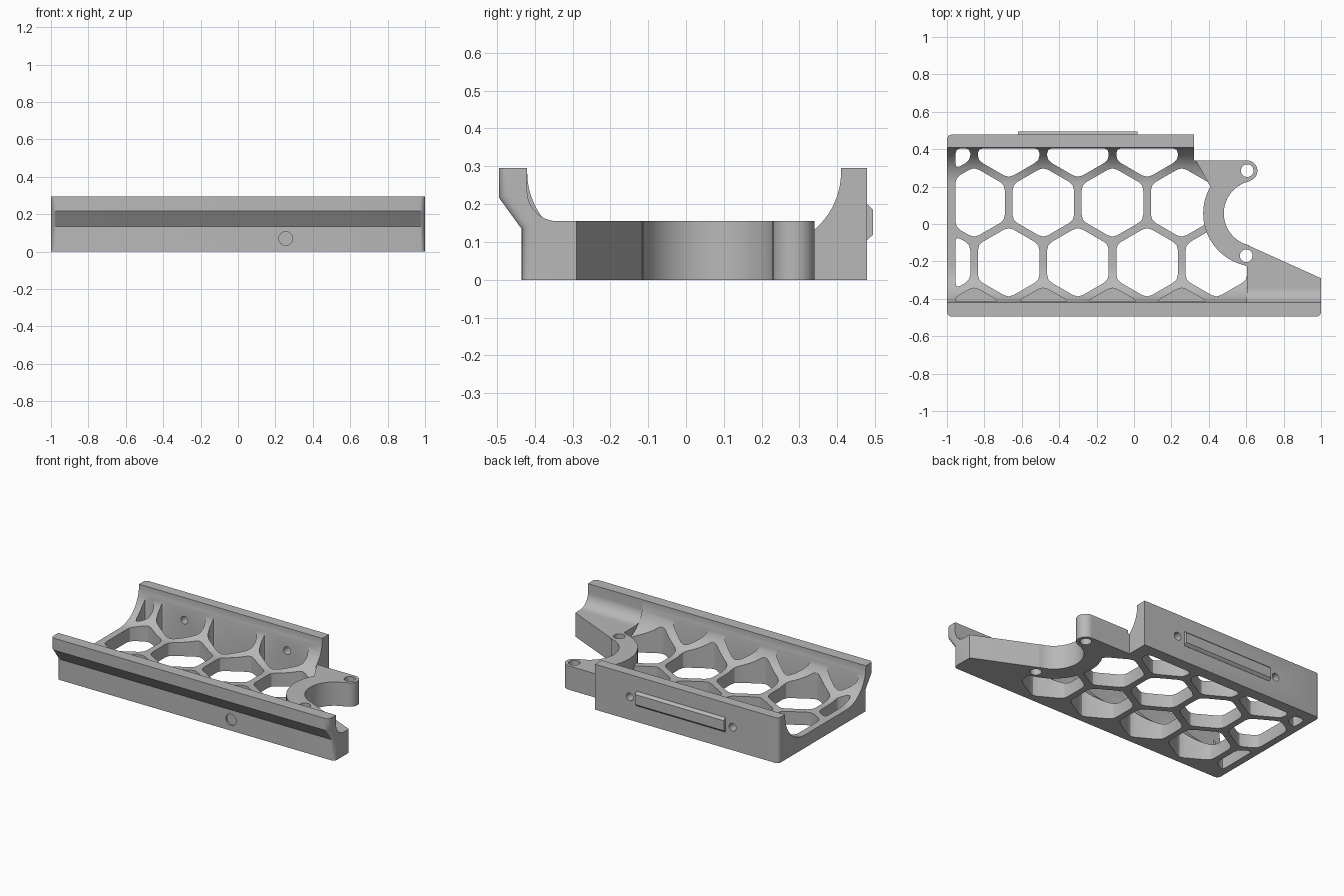
import bpy, bmesh, math
from mathutils import Vector

if "Cube" in bpy.data.objects:
    bpy.data.objects.remove(bpy.data.objects["Cube"])

gray = bpy.data.materials.new("matte_gray")
gray.use_nodes = True
gray.diffuse_color = (0.48, 0.48, 0.48, 1)
gray.node_tree.nodes["Principled BSDF"].inputs["Base Color"].default_value = (0.48, 0.48, 0.48, 1)

# Maps (profile u, profile v, depth) to world space for each extrusion axis
AXES = {
    "x": lambda u, v, d: (d, u, v),
    "y": lambda u, v, d: (u, d, v),
    "z": lambda u, v, d: (u, v, d),
}


def arc(cx, cy, r, a0, a1, n=16):
    angles = [math.radians(a0 + (a1 - a0) * i / n) for i in range(n + 1)]
    return [(cx + r * math.cos(a), cy + r * math.sin(a)) for a in angles]


def circle(cx, cy, r, n=32):
    return arc(cx, cy, r, 0, 360, n)[:-1]


def prisms(name, parts, axis="z"):
    """One object holding an extruded outline per (outline, start, end)."""
    bm = bmesh.new()
    for outline, d0, d1 in parts:
        lo = [bm.verts.new(AXES[axis](u, v, d0)) for u, v in outline]
        hi = [bm.verts.new(AXES[axis](u, v, d1)) for u, v in outline]
        bm.faces.new(lo)
        bm.faces.new(hi)
        for i in range(len(lo)):
            j = (i + 1) % len(lo)
            bm.faces.new((lo[i], lo[j], hi[j], hi[i]))
    bmesh.ops.recalc_face_normals(bm, faces=bm.faces)
    mesh = bpy.data.meshes.new(name)
    bm.to_mesh(mesh)
    bm.free()
    mesh.materials.append(gray)
    obj = bpy.data.objects.new(name, mesh)
    bpy.context.collection.objects.link(obj)
    return obj


def activate(obj):
    bpy.ops.object.select_all(action="DESELECT")
    obj.select_set(True)
    bpy.context.view_layer.objects.active = obj


def cut(obj, cutter):
    cutter.hide_render = True
    mod = obj.modifiers.new("cut", "BOOLEAN")
    mod.operation, mod.solver, mod.object = "DIFFERENCE", "EXACT", cutter
    activate(obj)
    bpy.ops.object.modifier_apply(modifier=mod.name)


def round_ends(obj, x_end):
    """Round the outer upright corners of the walls at one end."""
    bm = bmesh.new()
    bm.from_mesh(obj.data)
    edges = [e for e in bm.edges if all(
        abs(v.co.x - x_end) < 0.001 and (v.co.y < -0.43 or v.co.y > 0.47)
        for v in e.verts) and abs(e.verts[0].co.z - e.verts[1].co.z) > 0.01]
    bmesh.ops.bevel(bm, geom=edges, offset=0.025, segments=4, profile=0.5, affect="EDGES")
    bm.to_mesh(obj.data)
    bm.free()


def clip(poly, axis, limit, sign):
    """Keep the part of a polygon where sign * coordinate <= sign * limit."""
    out = []
    for i, p in enumerate(poly):
        q = poly[(i + 1) % len(poly)]
        dp, dq = sign * (p[axis] - limit), sign * (q[axis] - limit)
        if dp <= 0:
            out.append(p)
        if dp * dq < 0:
            t = dp / (dp - dq)
            out.append((p[0] + t * (q[0] - p[0]), p[1] + t * (q[1] - p[1])))
    return out


def rounded(poly, r=0.03):
    out = []
    for i, p in enumerate(poly):
        p = Vector(p)
        a, b = Vector(poly[i - 1]) - p, Vector(poly[(i + 1) % len(poly)]) - p
        a = p + a * min(r / a.length, 0.4)
        b = p + b * min(r / b.length, 0.4)
        out += [(q.x, q.y) for q in (a, a / 4 + p / 2 + b / 4, b)]
    return out


def hexagon(cx, cy):
    poly = arc(cx, cy, 0.19, 30, 390, 6)[:-1]
    for axis, limit, sign in ((0, -0.955, -1), (1, 0.405, 1), (1, -0.415, -1)):
        poly = clip(poly, axis, limit, sign)
    return rounded(poly)


# Cradle: front wall, curved floor and back wall as one cross-section
outer_front = [(-0.435, 0), (-0.435, 0.135), (-0.495, 0.218), (-0.495, 0.295), (-0.42, 0.295)]
cradle_profile = (outer_front + arc(-0.22, 0.285, 0.2, 180, 270)
                  + arc(0.21, 0.285, 0.2, 270, 360)
                  + [(0.41, 0.295), (0.478, 0.295), (0.478, 0)])
cradle = prisms("cradle", [(cradle_profile, -1, 0.605)], "x")
round_ends(cradle, -1)

# Honeycomb openings, with blind pockets along the front wall
PITCH, START = 0.37, -0.855
cells = []
for cy, first, count in ((0.435, START - PITCH / 2, 4), (0.115, START, 4),
                         (-0.205, START - PITCH / 2, 5)):
    cells += [(hexagon(first + PITCH * k, cy), -0.1, 0.5) for k in range(count)]
cells += [(hexagon(START + PITCH * k, -0.525), 0.087, 0.5) for k in range(4)]
honeycomb = prisms("honeycomb_cutter", cells)

# Clamp opening and its two pin holes
CX, CY = 0.655, 0.057
PINS = ((0.605, 0.285), (0.6, -0.17))
pin_holes = prisms("pin_cutter", [(circle(x, y, 0.034), -0.1, 0.5) for x, y in PINS])
opening = prisms("opening_cutter", [(circle(CX, CY, 0.175, 64), -0.1, 0.5)])

# Back wall stops short of the clamp end
notch = prisms("notch_cutter", [([(0.32, 0.34), (0.8, 0.34), (0.8, 0.6), (0.32, 0.6)], -0.1, 0.5)])

# Screw holes in the walls
screws = prisms("screw_cutter", [
    (circle(-0.67, 0.15, 0.025, 24), 0.35, 0.6),
    (circle(0.07, 0.15, 0.025, 24), 0.35, 0.6),
    (circle(0.255, 0.07, 0.037, 24), -0.6, -0.425),
], "y")
for cutter in (notch, honeycomb, opening, pin_holes, screws):
    cut(cradle, cutter)

# Front wall continuing past the floor
front_wall_end = prisms("front_wall_end", [(
    outer_front + arc(-0.34, 0.235, 0.08, 180, 270) + [(-0.3, 0.155), (-0.3, 0)],
    0.605, 1)], "x")
round_ends(front_wall_end, 1)

# C-shaped clamp with its arm and sloping brace
clamp_outline = (
    arc(CX, CY, 0.285, 150, 258, 28)
    + [(0.605, -0.23), (0.605, -0.3), (1, -0.3), (1, -0.29)]
    + arc(*PINS[1], 0.055, 66, 78, 3)
    + arc(CX, CY, 0.175, 258, 102, 40)
    + arc(*PINS[0], 0.055, -78, 90, 20)
    + [(0.33, 0.34)])
clamp = prisms("clamp", [(clamp_outline, 0, 0.155)])
cut(clamp, pin_holes)

# Raised label plate with chamfered long edges on the back wall
back_plate = prisms("back_plate", [(
    [(0.47, 0.105), (0.479, 0.105), (0.495, 0.12), (0.495, 0.185), (0.479, 0.2), (0.47, 0.2)],
    -0.62, 0.02)], "x")

for cutter in (notch, honeycomb, opening, pin_holes, screws):
    bpy.data.objects.remove(cutter)

for part in (cradle, front_wall_end, clamp, back_plate):
    activate(part)
    bpy.ops.object.shade_smooth_by_angle(angle=math.radians(30))
